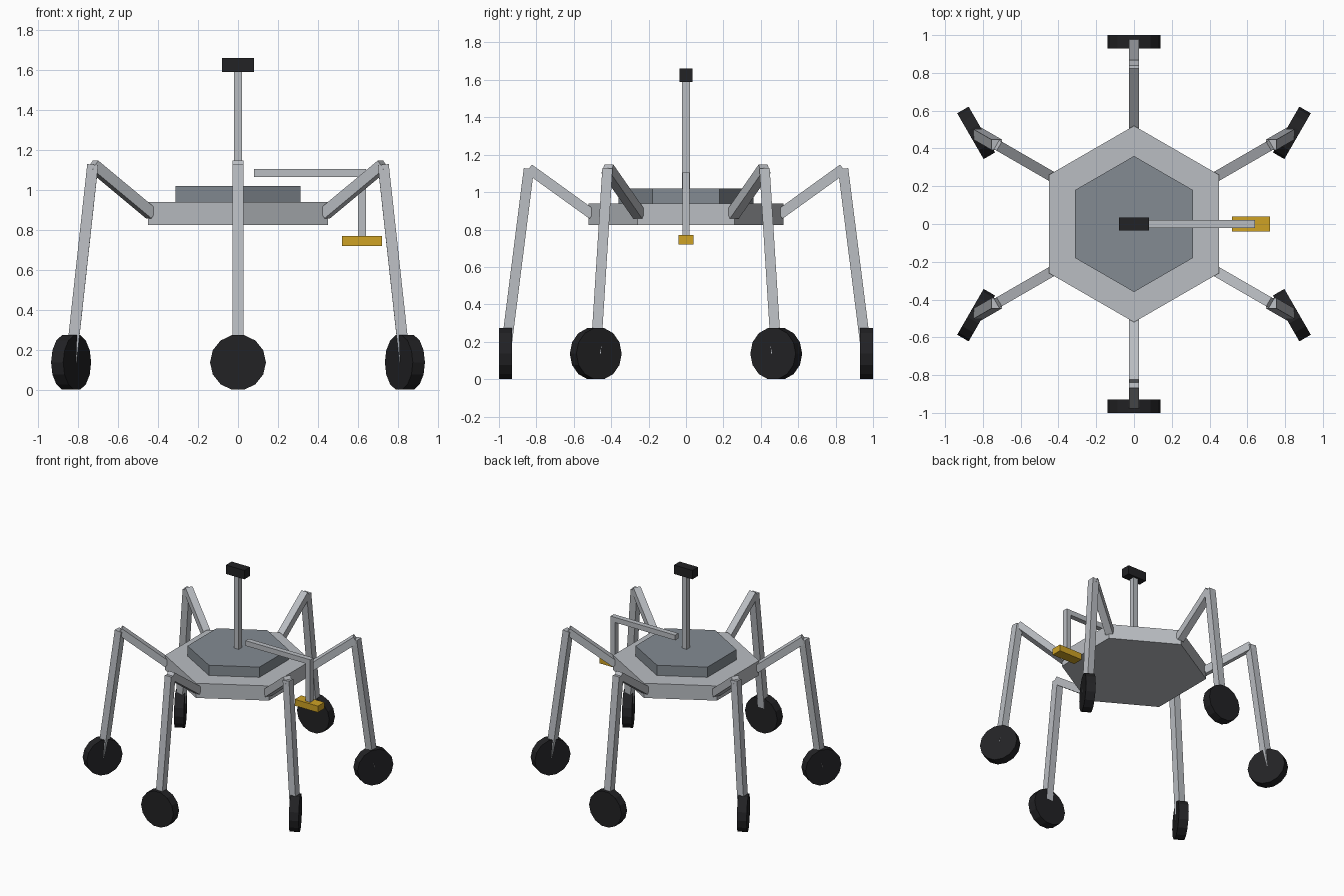
import bpy
import math
from mathutils import Matrix, Vector

if "Cube" in bpy.data.objects:
    bpy.data.objects.remove(bpy.data.objects["Cube"])


def material(name, rgb):
    m = bpy.data.materials.new(name)
    m.diffuse_color = (*rgb, 1)
    m.use_nodes = True
    m.node_tree.nodes["Principled BSDF"].inputs["Base Color"].default_value = m.diffuse_color
    return m


SILVER = material("silver metal", (0.49, 0.51, 0.54))
SLATE = material("slate grey", (0.23, 0.26, 0.29))
BLACK = material("black rubber", (0.016, 0.016, 0.018))
GOLD = material("gold", (0.62, 0.36, 0.018))


def finish(name, mat):
    ob = bpy.context.object
    ob.name = name
    ob.data.materials.append(mat)
    return ob


def box(name, centre, size, mat):
    bpy.ops.mesh.primitive_cube_add(size=1, location=centre)
    ob = finish(name, mat)
    ob.data.transform(Matrix.Diagonal((*size, 1)))
    return ob


def prism(name, sides, radius, z0, z1, mat):
    # vertices of the prism point along +y and -y
    bpy.ops.mesh.primitive_cylinder_add(vertices=sides, radius=radius, depth=z1 - z0,
                                        location=(0, 0, (z0 + z1) / 2))
    return finish(name, mat)


def bar(name, a, b, width, mat):
    # square bar from a to b; near-vertical bars stay square to the world axes
    a, b = Vector(a), Vector(b)
    w = (b - a).normalized()
    ref = Vector((1, 0, 0)) if abs(w.z) > 0.9 else Vector((0, 0, 1))
    u = ref.cross(w).normalized()
    v = w.cross(u)
    ob = box(name, (0, 0, 0), (width, width, (b - a).length), mat)
    rot = Matrix((u, v, w)).transposed().to_4x4()
    ob.matrix_world = Matrix.Translation((a + b) / 2) @ rot
    return ob


# Hexagonal chassis and raised deck
prism("chassis", 6, 0.52, 0.825, 0.94, SILVER)
prism("deck", 6, 0.36, 0.94, 1.02, SLATE)

# Camera mast
box("mast", (0, 0, 1.31), (0.042, 0.042, 0.58), SILVER)
box("camera_head", (0, 0, 1.625), (0.16, 0.07, 0.07), BLACK)

# Sampling arm with tool
box("arm_boom", (0.36, 0, 1.084), (0.56, 0.04, 0.04), SILVER)
box("arm_drop", (0.62, 0, 0.915), (0.04, 0.04, 0.31), SILVER)
box("arm_tool", (0.62, 0, 0.745), (0.20, 0.08, 0.05), GOLD)

# Six bent legs, each ending in a wheel
WHEEL_Z = 0.14 * math.cos(math.pi / 14)
for i in range(6):
    t = math.radians(30 + 60 * i)

    def at(r, z):
        return (r * math.cos(t), r * math.sin(t), z)

    hip, knee, hub = at(0.50, 0.88), at(0.84, 1.125), at(0.965, WHEEL_Z)
    bar(f"upper_leg_{i + 1}", hip, knee, 0.055, SILVER)
    bar(f"lower_leg_{i + 1}", knee, hub, 0.055, SILVER)
    # wheel axles are turned to the mirrored angle of their leg
    bpy.ops.mesh.primitive_cylinder_add(vertices=14, radius=0.14, depth=0.07, location=hub,
                                        rotation=(0, math.pi / 2, -t))
    finish(f"wheel_{i + 1}", BLACK)
